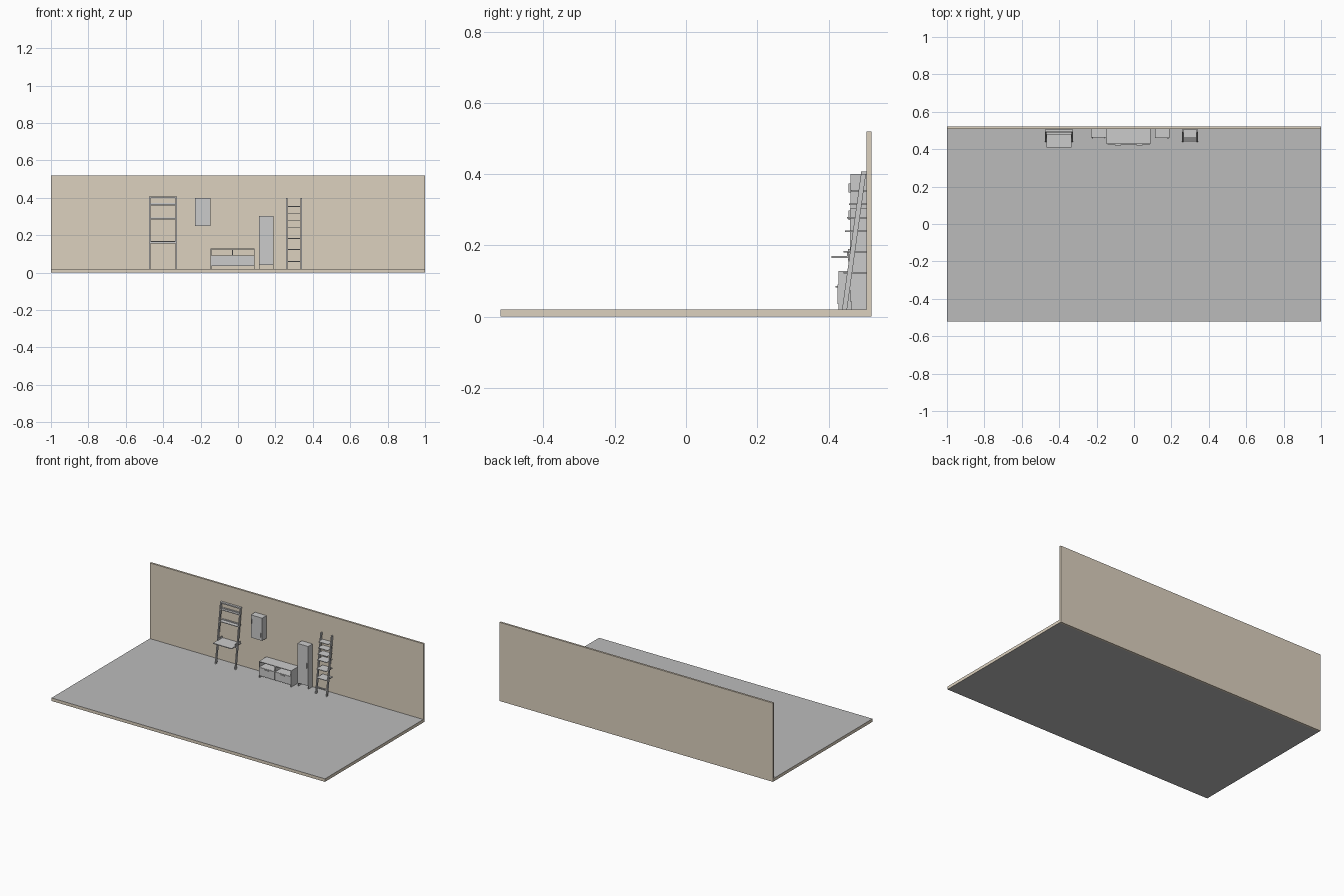
import bpy, bmesh

if "Cube" in bpy.data.objects:
    bpy.data.objects.remove(bpy.data.objects["Cube"])

FLOOR = 0.02
WALL = 0.507


def material(name, rgb):
    m = bpy.data.materials.new(name)
    m.diffuse_color = (*rgb, 1)
    m.use_nodes = True
    m.node_tree.nodes["Principled BSDF"].inputs["Base Color"].default_value = m.diffuse_color
    return m


def prism(name, profile, x0, x1, mat=None):
    """Extrude a (y, z) profile from x0 to x1."""
    bm = bmesh.new()
    face = bm.faces.new([bm.verts.new((x0, y, z)) for y, z in profile])
    new = bmesh.ops.extrude_face_region(bm, geom=[face])["geom"]
    bmesh.ops.translate(bm, vec=(x1 - x0, 0, 0),
                        verts=[v for v in new if isinstance(v, bmesh.types.BMVert)])
    bmesh.ops.recalc_face_normals(bm, faces=bm.faces)
    me = bpy.data.meshes.new(name)
    bm.to_mesh(me)
    bm.free()
    ob = bpy.data.objects.new(name, me)
    bpy.context.collection.objects.link(ob)
    if mat:
        me.materials.append(mat)
    return ob


def box(name, x, y, z, mat=None):
    return prism(name, [(y[0], z[0]), (y[1], z[0]), (y[1], z[1]), (y[0], z[1])], *x, mat)


beige = material("beige", (0.72, 0.64, 0.52))
grey = material("grey", (0.5, 0.5, 0.5))

# Room: beige-edged floor slab and back wall
floor = box("floor", (-1, 1), (-0.52, WALL), (0, FLOOR), beige)
floor.data.materials.append(grey)
for p in floor.data.polygons:
    p.material_index = 1 if abs(p.normal.z) > 0.5 else 0
box("wall", (-1, 1), (WALL, 0.52), (0, 0.52), beige)


# Leaning frames
def rail_front(z):
    return 0.438 + (z - FLOOR) / 0.38 * 0.053


def rails(name, x0, x1, top, t=0.007, d=0.014):
    profile = [(rail_front(FLOOR), FLOOR), (rail_front(FLOOR) + d, FLOOR),
               (rail_front(top) + d, top), (rail_front(top), top)]
    prism(name + "_left_rail", profile, x0, x0 + t)
    prism(name + "_right_rail", profile, x1 - t, x1)


# Ladder desk: rails, top bar, two lipped shelves, desk top
rails("desk", -0.476, -0.326, 0.405)
dx = (-0.469, -0.333)
box("desk_top_bar", (-0.476, -0.326), (0.491, 0.506), (0.400, 0.408))
for i, z in enumerate((0.362, 0.287)):
    box(f"desk_shelf_{i}", dx, (rail_front(z), 0.506), (z - 0.002, z + 0.002))
    box(f"desk_shelf_lip_{i}", dx, (0.502, 0.506), (z - 0.002, z + 0.009))
box("desk_surface", dx, (0.408, 0.505), (0.165, 0.170))
box("desk_apron", (-0.476, -0.326), (0.455, 0.470), (0.155, 0.165))
for i, x in enumerate((dx[0], dx[1] - 0.004)):
    box(f"desk_bracket_{i}", (x, x + 0.004), (0.452, 0.502), (0.165, 0.182))

# Ladder shelf: rails, shelves, bottom rung
rails("ladder", 0.257, 0.342, 0.40)
lx = (0.264, 0.335)
for i, z in enumerate((0.353, 0.315, 0.277, 0.24, 0.182, 0.123)):
    front = max(0.442, rail_front(z) - 0.022)
    box(f"ladder_shelf_{i}", lx, (front, 0.506), (z - 0.002, z + 0.002))
box("ladder_rung", lx, (0.446, 0.456), (0.056, 0.062))


# Cabinets built from panels
def carcass(name, x, y, z, base, t=0.004):
    box(name + "_left_side", (x[0], x[0] + t), y, z)
    box(name + "_right_side", (x[1] - t, x[1]), y, z)
    inner = (x[0] + t, x[1] - t)
    box(name + "_top", inner, y, (z[1] - t, z[1]))
    box(name + "_bottom", inner, y, (base, base + t))
    return inner


def handle(name, x, y, z):
    box(name, x, (y - 0.006, y), z)


# Wall cabinet with two door handles
inner = carcass("wall_cabinet", (-0.230, -0.147), (0.466, WALL), (0.25, 0.40), 0.25)
box("wall_cabinet_back", inner, (0.503, WALL), (0.254, 0.396))
box("wall_cabinet_door", (-0.230, -0.147), (0.462, 0.466), (0.25, 0.40))
handle("wall_cabinet_upper_handle", (-0.224, -0.220), 0.462, (0.348, 0.374))
handle("wall_cabinet_lower_handle", (-0.158, -0.154), 0.462, (0.271, 0.298))

# Tall cabinet, open under the door
inner = carcass("tall_cabinet", (0.112, 0.190), (0.465, WALL), (FLOOR, 0.303), 0.042)
box("tall_cabinet_back", inner, (0.503, WALL), (0.046, 0.299))
box("tall_cabinet_door", (0.112, 0.190), (0.461, 0.465), (0.042, 0.303))
handle("tall_cabinet_handle", (0.180, 0.184), 0.461, (0.16, 0.19))

# Media bench: open upper bay with divider, two drawers below
bench_y = (0.428, WALL)
inner = carcass("bench", (-0.147, 0.089), bench_y, (FLOOR, 0.128), 0.035)
mid = sum(inner) / 2
box("bench_mid_shelf", inner, bench_y, (0.087, 0.091))
box("bench_divider", (mid - 0.002, mid + 0.002), bench_y, (0.039, 0.124))
box("bench_back", inner, (0.503, WALL), (0.039, 0.087))
for i, (a, b) in enumerate(((inner[0], mid - 0.0005), (mid + 0.0005, inner[1]))):
    box(f"bench_drawer_front_{i}", (a, b), (0.425, 0.429), (0.036, 0.090))
    c = (a + b) / 2
    handle(f"bench_drawer_handle_{i}", (c - 0.016, c + 0.016), 0.425, (0.082, 0.086))
